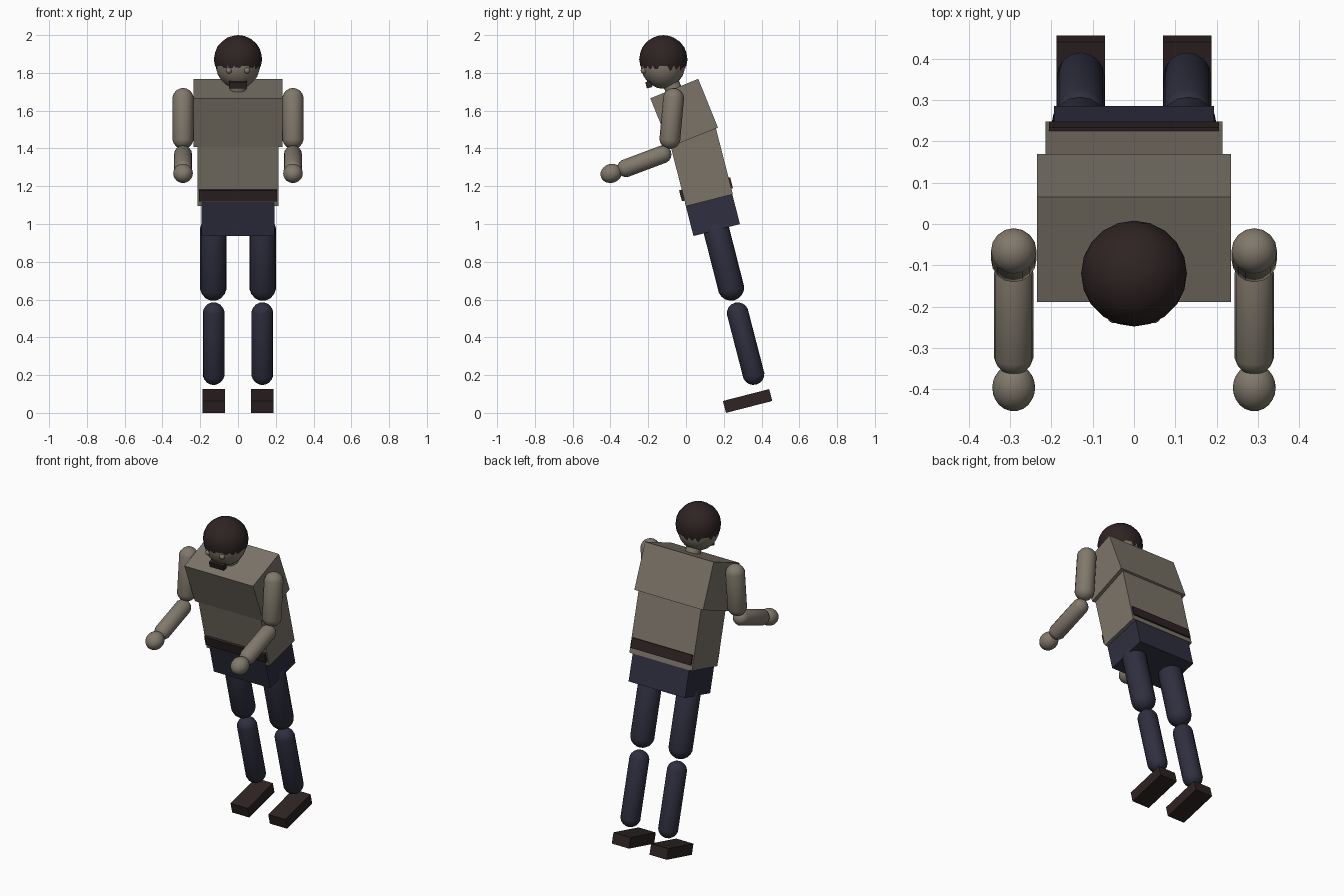
import bpy, bmesh, math
from mathutils import Vector, Matrix

if "Cube" in bpy.data.objects:
    bpy.data.objects.remove(bpy.data.objects["Cube"])

LEAN = math.radians(14.4)      # whole body leans forward
CHEST_LEAN = math.radians(22)


def material(name, rgb):
    m = bpy.data.materials.new(name)
    m.use_nodes = True
    m.diffuse_color = (*rgb, 1)
    m.node_tree.nodes["Principled BSDF"].inputs["Base Color"].default_value = (*rgb, 1)
    return m


skin = material("skin", (0.22, 0.19, 0.15))
shirt = material("shirt", (0.20, 0.175, 0.14))
trousers = material("trousers", (0.028, 0.028, 0.05))
dark = material("dark_brown", (0.028, 0.017, 0.017))


def finish(name, bm, mat, matrix, smooth=False):
    bmesh.ops.recalc_face_normals(bm, faces=bm.faces)
    mesh = bpy.data.meshes.new(name)
    bm.to_mesh(mesh)
    bm.free()
    mesh.transform(matrix)
    mesh.materials.append(mat)
    for p in mesh.polygons:
        p.use_smooth = smooth
    ob = bpy.data.objects.new(name, mesh)
    bpy.context.collection.objects.link(ob)
    return ob


def box(name, centre, size, tilt, mat):
    bm = bmesh.new()
    bmesh.ops.create_cube(bm, size=1)
    m = Matrix.Translation(centre) @ Matrix.Rotation(tilt, 4, "X") @ Matrix.Diagonal((*size, 1))
    return finish(name, bm, mat, m)


def ball(name, centre, radii, tilt, mat, above=None):
    """Ellipsoid; with 'above', keep only the faces over that height."""
    bm = bmesh.new()
    bmesh.ops.create_icosphere(bm, subdivisions=3, radius=1)
    if above is not None:
        low = [f for f in bm.faces if f.calc_center_median().z < above]
        bmesh.ops.delete(bm, geom=low, context="FACES")
    m = Matrix.Translation(centre) @ Matrix.Rotation(tilt, 4, "X") @ Matrix.Diagonal((*radii, 1))
    return finish(name, bm, mat, m, True)


def capsule(name, a, b, r, mat):
    """Round-ended limb between two cap centres."""
    a, b = Vector(a), Vector(b)
    axis = b - a
    bm = bmesh.new()
    bmesh.ops.create_uvsphere(bm, u_segments=16, v_segments=9, radius=r)
    for v in bm.verts:
        v.co.z += axis.length / 2 * (1 if v.co.z > 0 else -1)
    m = Matrix.Translation((a + b) / 2) @ axis.to_track_quat("Z", "Y").to_matrix().to_4x4()
    return finish(name, bm, mat, m, True)


# Trunk
box("chest", (0, -0.01, 1.588), (0.47, 0.274, 0.278), CHEST_LEAN, shirt)
box("abdomen", (0, 0.078, 1.305), (0.428, 0.256, 0.37), LEAN, shirt)
box("belt", (0, 0.106, 1.184), (0.412, 0.279, 0.06), LEAN, dark)
box("pelvis", (0, 0.1395, 1.058), (0.386, 0.254, 0.186), LEAN, trousers)

# Head
capsule("neck", (0, -0.05, 1.67), (0, -0.085, 1.76), 0.045, skin)
ball("head", (0, -0.122, 1.853), (0.12, 0.12, 0.137), 0, skin)
ball("hair", (0, -0.12, 1.872), (0.128, 0.128, 0.128), 0, dark, above=-0.35)
box("moustache", (0, -0.197, 1.738), (0.096, 0.03, 0.034), LEAN, dark)

# Limbs, mirrored on both sides
for side, s in (("left", 1), ("right", -1)):
    ball(side + "_eye", (s * 0.048, -0.224, 1.812), (0.016, 0.016, 0.016), 0, skin)

    ax = s * 0.291
    capsule(side + "_upper_arm", (ax, -0.085, 1.453), (ax, -0.066, 1.664), 0.056, skin)
    capsule(side + "_forearm", (ax, -0.317, 1.296), (ax, -0.125, 1.368), 0.048, skin)
    ball(side + "_hand", (ax, -0.396, 1.268), (0.052, 0.058, 0.05), math.radians(20), skin)

    lx = s * 0.129
    capsule(side + "_thigh", (s * 0.131, 0.238, 0.664), (s * 0.131, 0.16, 0.97), 0.07, trousers)
    capsule(side + "_shin", (lx, 0.357, 0.206), (lx, 0.274, 0.527), 0.058, trousers)
    box(side + "_shoe", (lx, 0.326, 0.063), (0.118, 0.253, 0.065), LEAN, dark)
